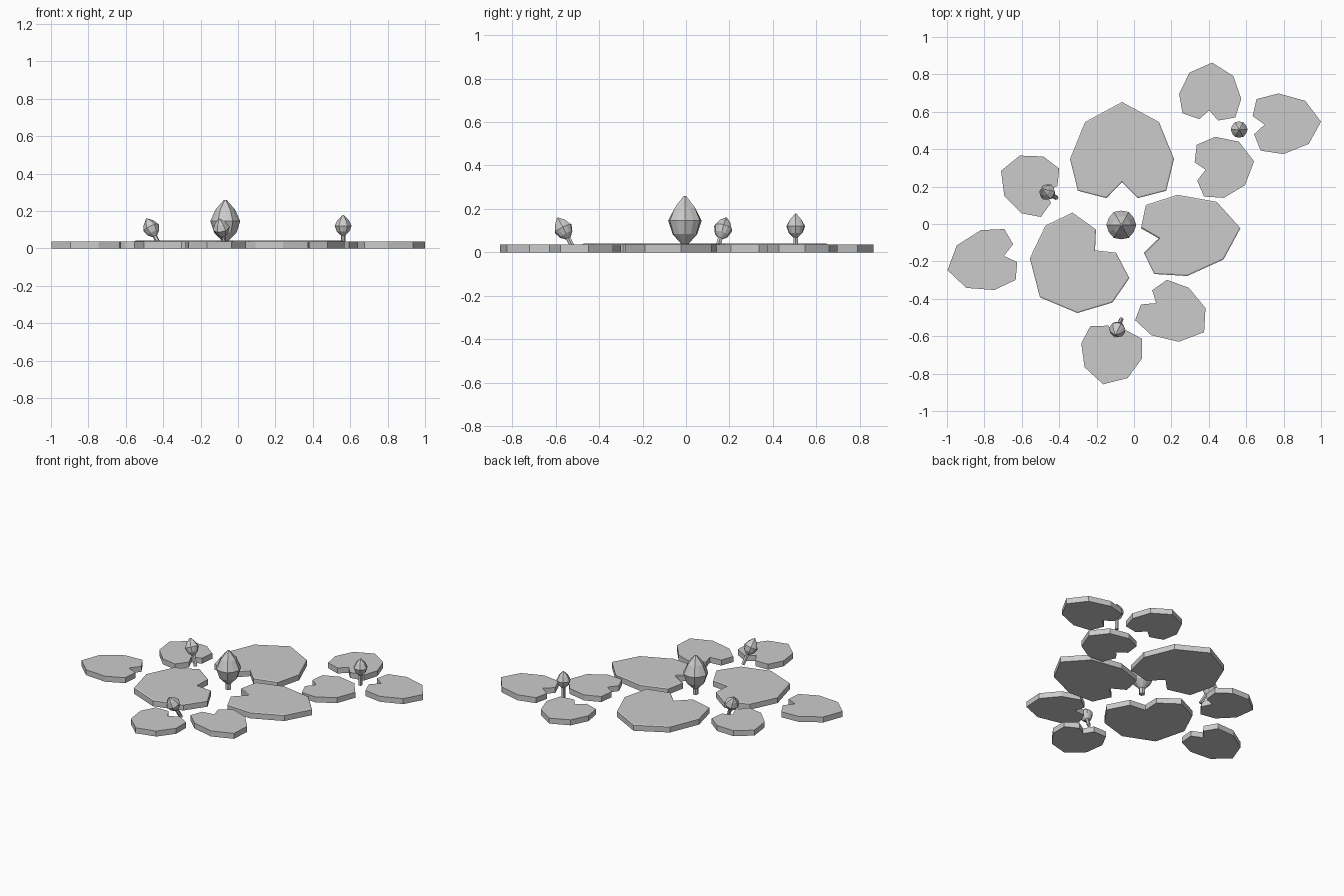
import bpy, bmesh, math
from mathutils import Vector

default = bpy.data.objects.get("Cube")
if default:
    bpy.data.objects.remove(default, do_unlink=True)


def finish(bm, name):
    bmesh.ops.recalc_face_normals(bm, faces=bm.faces)
    mesh = bpy.data.meshes.new(name)
    bm.to_mesh(mesh)
    bm.free()
    obj = bpy.data.objects.new(name, mesh)
    bpy.context.collection.objects.link(obj)
    return obj


# Half outline of a leaf as (sideways, forward) fractions, from tip to notch lip
HALF_LEAF = [(0.71, 0.65), (1, 0), (0.85, -0.56), (0.3, -0.69)]
LEAF = ([(0, 1)] + HALF_LEAF + [(0, -0.41)]
        + [(-s, f) for s, f in reversed(HALF_LEAF)])


def lily_pad(name, centre, forward, side, height, rim=0):
    """Extruded notched leaf, with an optional thin chamfered rim."""
    c, fwd, sd = (Vector((*v, 0)) for v in (centre, forward, side))
    bm = bmesh.new()
    base = bm.faces.new([bm.verts.new(c + sd * s + fwd * f) for s, f in LEAF])
    result = bmesh.ops.extrude_face_region(bm, geom=[base], use_keep_orig=True)
    top = next(g for g in result["geom"] if isinstance(g, bmesh.types.BMFace))
    bmesh.ops.translate(bm, verts=top.verts, vec=(0, 0, height))
    bmesh.ops.recalc_face_normals(bm, faces=bm.faces)
    if rim:
        bmesh.ops.inset_region(bm, faces=[top], thickness=rim, depth=rim / 2)
    return finish(bm, name)


# Large pads around the central bud
LARGE = {
    "back": ((-0.064, 0.348), (0, 0.304), (0.278, 0)),
    "left": ((0.259, -0.061), (0.31, 0.039), (0.026, -0.217)),
    "right": ((-0.294, -0.214), (-0.209, -0.178), (0.179, -0.206)),
}
for place, frame in LARGE.items():
    lily_pad("large_pad_" + place, *frame, height=0.037, rim=0.008)

# Small pads around the outside
SMALL = {
    "front_left": ((0.193, -0.468), (0.182, -0.11), (0.1, 0.127)),
    "back_left": ((0.407, 0.682), (0.011, 0.181), (0.166, -0.013)),
    "far_left": ((0.786, 0.536), (0.214, 0.011), (0.013, -0.162)),
    "mid_left": ((0.458, 0.303), (0.184, 0.032), (0.023, -0.163)),
    "back_right": ((-0.543, 0.209), (-0.168, 0.075), (0.058, 0.152)),
    "far_right": ((-0.783, -0.193), (-0.214, -0.054), (0.036, -0.16)),
    "front": ((-0.12, -0.679), (-0.045, -0.178), (0.162, -0.041)),
}
for place, frame in SMALL.items():
    lily_pad("small_pad_" + place, *frame, height=0.037)

# Bud profile: height fraction, radius fraction, groove depth between petals
BUD = [(0, 0.22, 1), (0.2, 0.75, 0.95), (0.48, 1, 0.96),
       (0.76, 0.66, 0.85), (1, 0.08, 0.8)]
SIDES = 12


def loft(bm, rings):
    """Bridge a stack of closed rings and cap both ends."""
    loops = [[bm.verts.new(p) for p in ring] for ring in rings]
    for low, high in zip(loops, loops[1:]):
        n = len(low)
        for i in range(n):
            j = (i + 1) % n
            bm.faces.new((low[i], low[j], high[j], high[i]))
    bm.faces.new(loops[0][::-1])
    bm.faces.new(loops[-1])


def ring(sides, radius, z, groove=1):
    points = []
    for i in range(sides):
        a = math.tau * i / sides
        r = radius * (groove if i % 2 else 1)
        points.append((r * math.cos(a), r * math.sin(a), z))
    return points


def flower_bud(name, foot, lean, start, length, radius, stem):
    """Faceted closed bud on a short stem, leaning along a direction."""
    bm = bmesh.new()
    loft(bm, [ring(SIDES, radius * r, start + (length - start) * t, g)
              for t, r, g in BUD])
    loft(bm, [ring(6, stem, 0), ring(6, stem, start + 0.01)])
    obj = finish(bm, name)
    obj.location = foot
    obj.rotation_mode = 'QUATERNION'
    obj.rotation_quaternion = Vector((0, 0, 1)).rotation_difference(Vector(lean))
    return obj


flower_bud("central_bud", (-0.068, -0.005, 0), (0, 0, 1), 0.04, 0.26, 0.08, 0.019)

# Small buds, one upright and two leaning outward
SMALL_BUDS = {
    "left": ((0.562, 0.505, 0), (0, 0, 1)),
    "right": ((-0.415, 0.14, 0.004), (-0.08, 0.05, 0.17)),
    "front": ((-0.068, -0.51, 0.004), (-0.035, -0.09, 0.17)),
}
for place, (foot, lean) in SMALL_BUDS.items():
    flower_bud("small_bud_" + place, foot, lean, 0.068, 0.178, 0.045, 0.012)
